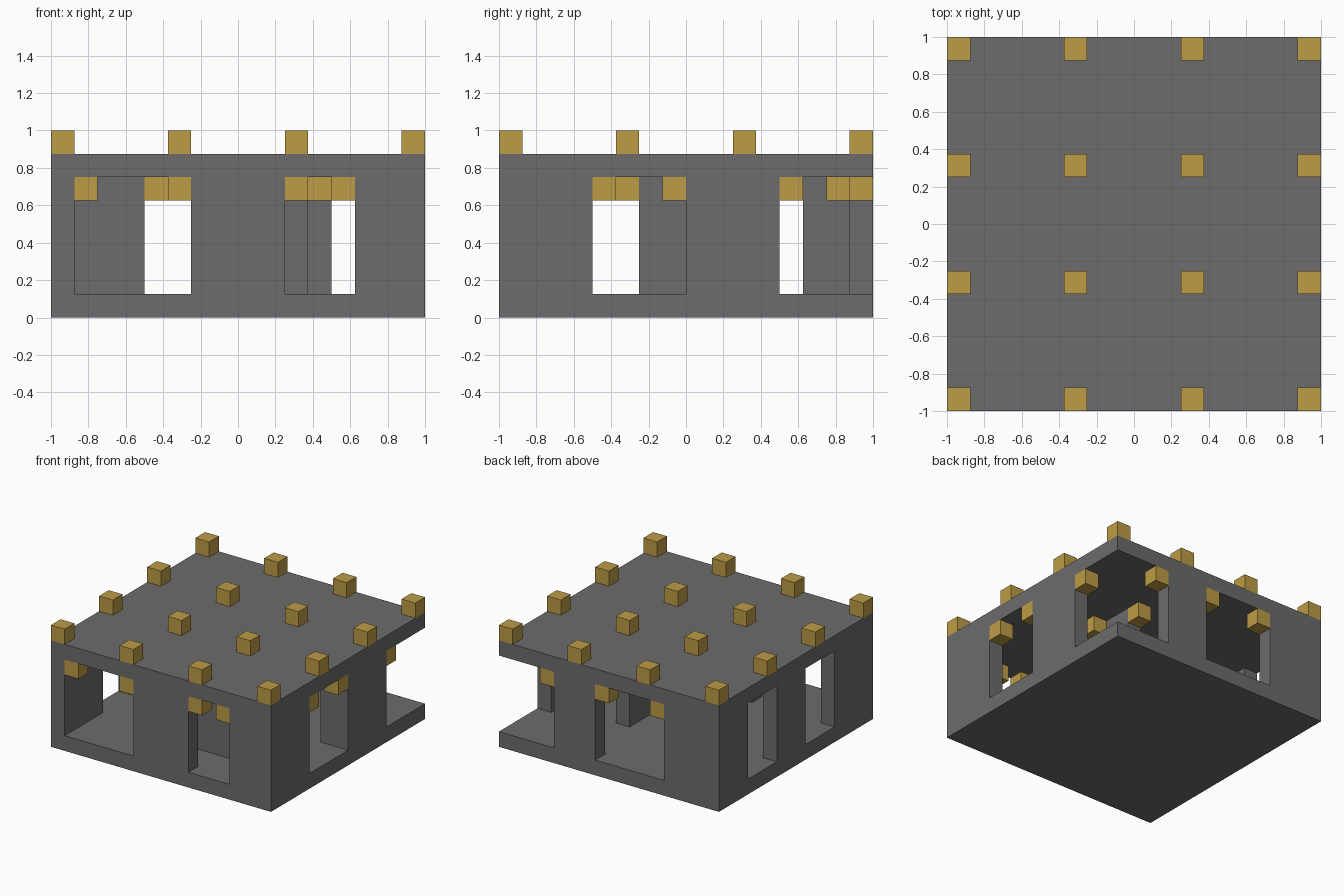
import bpy
import bmesh
from mathutils import Matrix, Vector

U = 0.125      # module: the whole building sits on a 16 x 16 x 8 grid
N = 16

cube = bpy.data.objects.get("Cube")
if cube:
    bpy.data.objects.remove(cube, do_unlink=True)


def make_material(name, colour):
    mat = bpy.data.materials.new(name)
    mat.use_nodes = True
    mat.diffuse_color = colour
    mat.node_tree.nodes["Principled BSDF"].inputs["Base Color"].default_value = colour
    return mat


stone = make_material("grey stone", (0.15, 0.15, 0.15, 1))
gold = make_material("gold block", (0.515, 0.333, 0.061, 1))


def build(name, mat, boxes):
    """One object from boxes given as (low corner, high corner) in modules."""
    bm = bmesh.new()
    for low, high in boxes:
        low, high = Vector(low), Vector(high)
        size = (high - low) * U
        mid = (low + high) / 2 * U - Vector((1, 1, 0))
        bmesh.ops.create_cube(bm, size=1, matrix=Matrix.LocRotScale(mid, None, size))
    mesh = bpy.data.meshes.new(name)
    bm.to_mesh(mesh)
    bm.free()
    mesh.materials.append(mat)
    obj = bpy.data.objects.new(name, mesh)
    bpy.context.collection.objects.link(obj)


def span(axis, row, start, end, z0, z1):
    """Box running along an axis, one module thick, in the given row."""
    if axis == "x":
        return (start, row, z0), (end, row + 1, z1)
    return (row, start, z0), (row + 1, end, z1)


# Floor and roof slabs
build("floor_slab", stone, [((0, 0, 0), (N, N, 1))])
build("roof_slab", stone, [((0, 0, 6), (N, N, 7))])

# Walls: name, direction, row, solid stretches, doorway corner blocks
walls = [
    ("front_wall", "x", 0, [(0, 1), (6, 10), (13, 16)], [1, 5, 10, 12]),
    ("back_wall", "x", 15, [(0, 4), (9, 12)], [4, 8, 12]),
    ("left_wall", "y", 15, [(1, 4), (8, 12)], [4, 7, 12]),
    ("right_wall", "y", 0, [(1, 4), (7, 10), (13, 15)], []),
    ("long_partition", "y", 10, [(6, 11)], [4, 5, 11, 14]),
    ("short_partition", "x", 8, [(14, 15)], [11, 13]),
    ("entry_screen", "x", 3, [(6, 11)], []),
]
for name, axis, row, solids, blocks in walls:
    build(name, stone, [span(axis, row, a, b, 1, 6) for a, b in solids])
    if blocks:
        build(name + "_corner_blocks", gold,
              [span(axis, row, a, a + 1, 5, 6) for a in blocks])

# Roof blocks on a four by four layout
spots = (0, 5, 10, 15)
build("roof_blocks", gold,
      [((x, y, 7), (x + 1, y + 1, 8)) for x in spots for y in spots])
